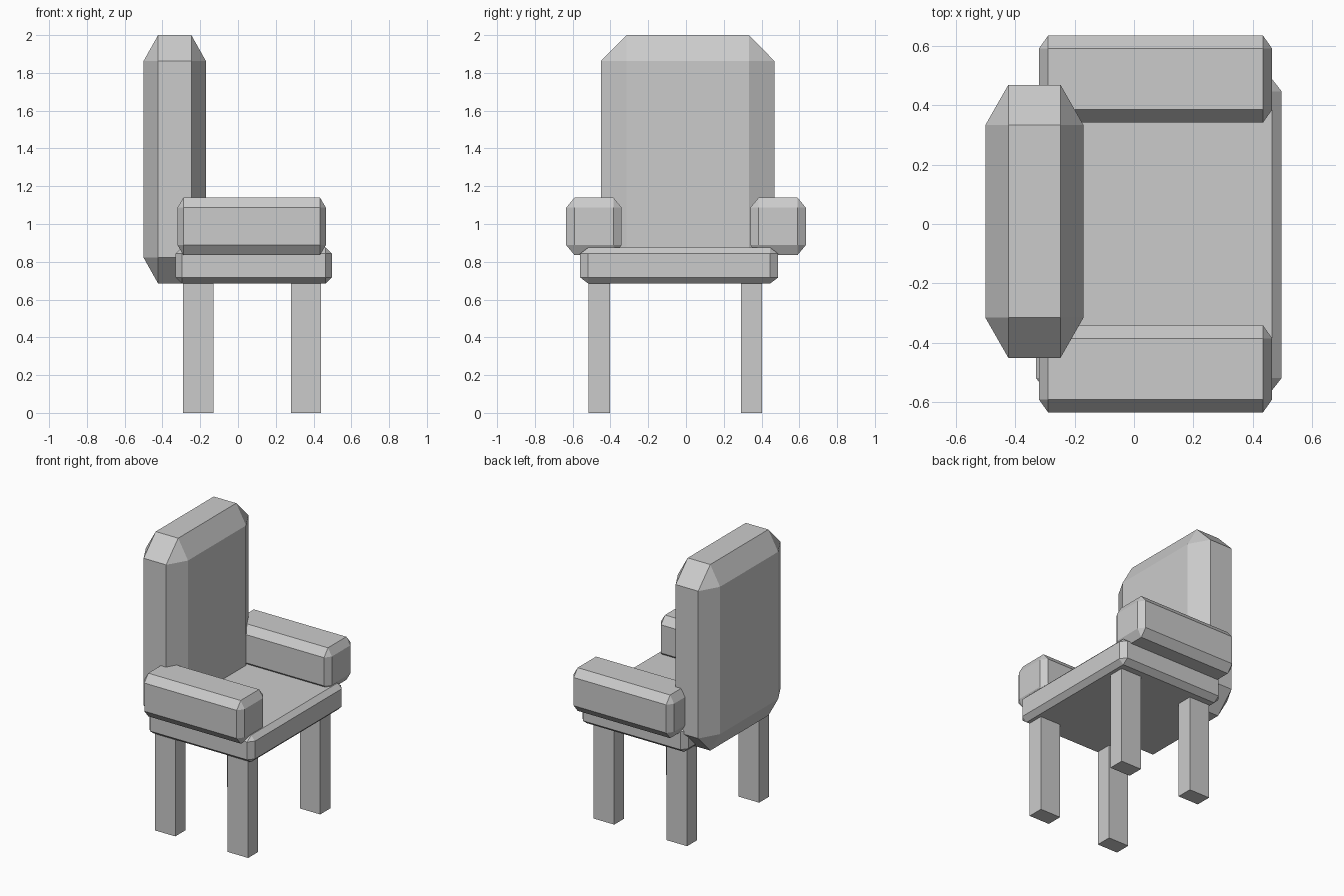
import bpy, bmesh
from mathutils import Vector

if "Cube" in bpy.data.objects:
    bpy.data.objects.remove(bpy.data.objects["Cube"])


def box(name, lo, hi, chamfer=None):
    """Box from corner lo to corner hi; chamfer gives the cut width per axis."""
    lo, hi = Vector(lo), Vector(hi)
    unit = Vector(chamfer or (1, 1, 1))
    bm = bmesh.new()
    bmesh.ops.create_cube(bm, size=1)
    # Bevel in units of the chamfer, then stretch so each axis gets its own width
    bmesh.ops.scale(bm, vec=[(h - l) / u for l, h, u in zip(lo, hi, unit)], verts=bm.verts)
    if chamfer:
        bmesh.ops.bevel(bm, geom=bm.edges[:], offset=1, offset_type='OFFSET',
                        segments=1, profile=0.5, affect='EDGES')
    bmesh.ops.scale(bm, vec=unit, verts=bm.verts)
    bmesh.ops.recalc_face_normals(bm, faces=bm.faces)
    mesh = bpy.data.meshes.new(name)
    bm.to_mesh(mesh)
    bm.free()
    obj = bpy.data.objects.new(name, mesh)
    obj.location = (lo + hi) / 2
    bpy.context.collection.objects.link(obj)
    return obj


# Seat cushion and tall backrest
box("seat", (-0.33, -0.56, 0.685), (0.497, 0.488, 0.875), (0.033, 0.042, 0.032))
box("backrest", (-0.50, -0.45, 0.685), (-0.17, 0.468, 2.0), (0.077, 0.135, 0.137))

# Armrests on both sides
for side, y in (("front", -0.634), ("rear", 0.341)):
    box(side + "_armrest", (-0.32, y, 0.835), (0.465, y + 0.293, 1.14), (0.031, 0.044, 0.053))

# Four square legs
for side, y in (("front", -0.515), ("rear", 0.29)):
    for end, x in (("left", -0.29), ("right", 0.28)):
        box(f"{side}_{end}_leg", (x, y, 0), (x + 0.16, y + 0.112, 0.70))
